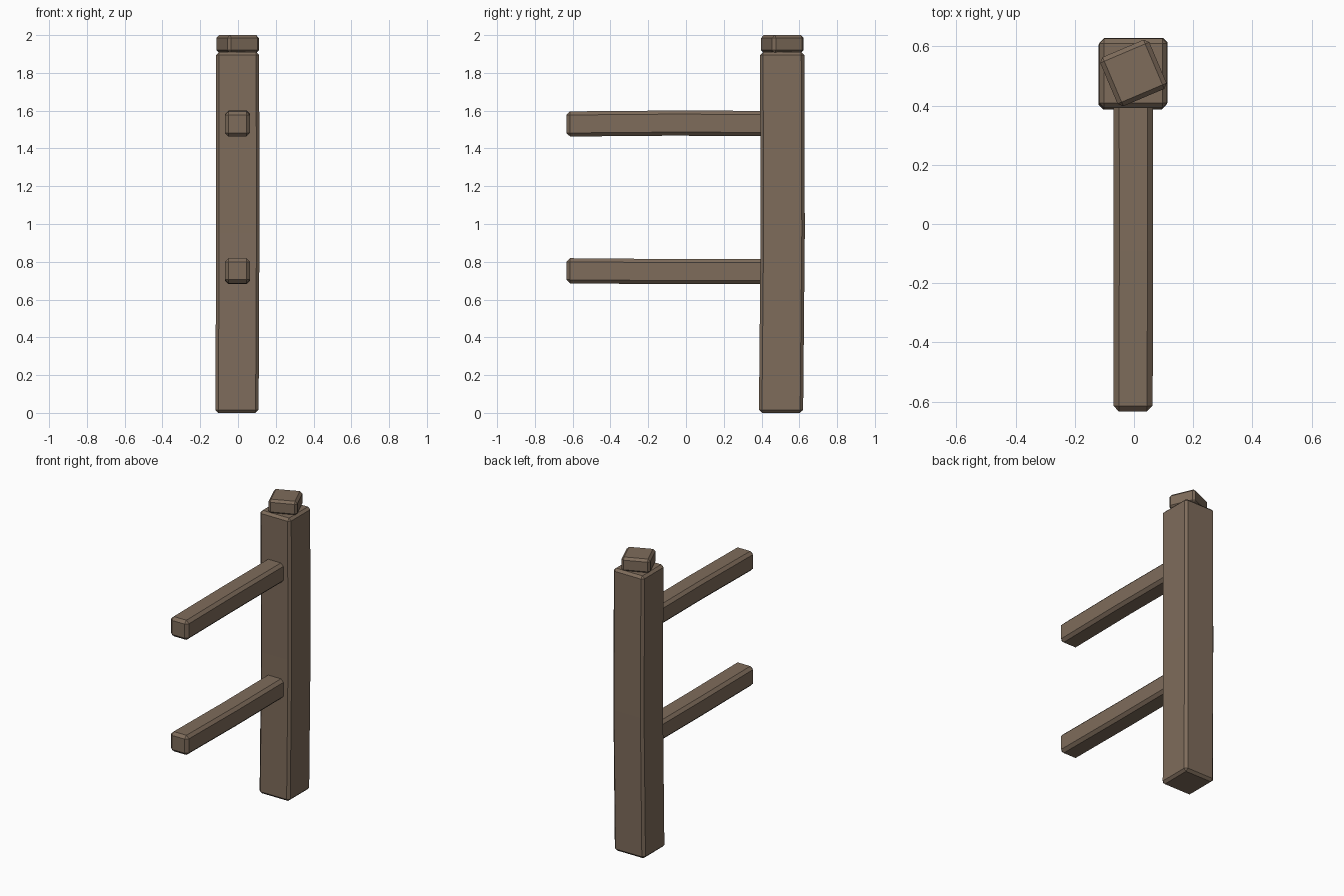
import bpy, bmesh, math
from mathutils import Matrix, Vector

default = bpy.data.objects.get("Cube")
if default:
    bpy.data.objects.remove(default, do_unlink=True)

wood = bpy.data.materials.new("weathered brown wood")
wood.use_nodes = True
brown = (0.21, 0.15, 0.105, 1)
wood.diffuse_color = brown
wood.node_tree.nodes["Principled BSDF"].inputs["Base Color"].default_value = brown


def timber(name, low, high, bevel, turn=0, warp=None):
    """Chamfered block between two corners, optionally turned about z and warped."""
    low, high = Vector(low), Vector(high)
    size, centre = high - low, (low + high) / 2
    bm = bmesh.new()
    bmesh.ops.create_cube(bm, size=1, matrix=Matrix.Diagonal((*size, 1)))
    bmesh.ops.bevel(bm, geom=bm.edges[:], offset=bevel, segments=1,
                    profile=0.5, affect='EDGES')
    # Cut across the middle of the longest axis, so the timber can bow
    if warp:
        axis = max(range(3), key=lambda i: size[i])
        normal = Vector([float(i == axis) for i in range(3)])
        bmesh.ops.bisect_plane(bm, geom=bm.verts[:] + bm.edges[:] + bm.faces[:],
                               plane_co=(0, 0, 0), plane_no=normal)
        for v in bm.verts:
            t = v.co[axis] / size[axis]
            v.co += Vector(warp) * (0.5 - 2 * abs(t) + t)
    bm.transform(Matrix.Translation(centre) @ Matrix.Rotation(turn, 4, 'Z'))
    bmesh.ops.recalc_face_normals(bm, faces=bm.faces[:])
    mesh = bpy.data.meshes.new(name)
    bm.to_mesh(mesh)
    bm.free()
    mesh.materials.append(wood)
    obj = bpy.data.objects.new(name, mesh)
    bpy.context.collection.objects.link(obj)
    return obj


# Upright post, slightly bowed
timber("post", (-0.117, 0.392, 0), (0.112, 0.626, 1.91), 0.016,
       warp=(0.003, 0.006, 0))

# Turned block on top of the post
timber("post_cap", (-0.092, 0.42, 1.905), (0.088, 0.60, 2.0), 0.015,
       turn=math.radians(23))

# Two rails reaching forward
for name, z, sag in (("lower_rail", 0.683, 0.003), ("upper_rail", 1.466, 0.003)):
    tilt = -sag if name == "lower_rail" else sag
    timber(name, (-0.069, -0.633, z), (0.064, 0.45, z + 0.133), 0.019,
           warp=(0.001, 0, tilt))
